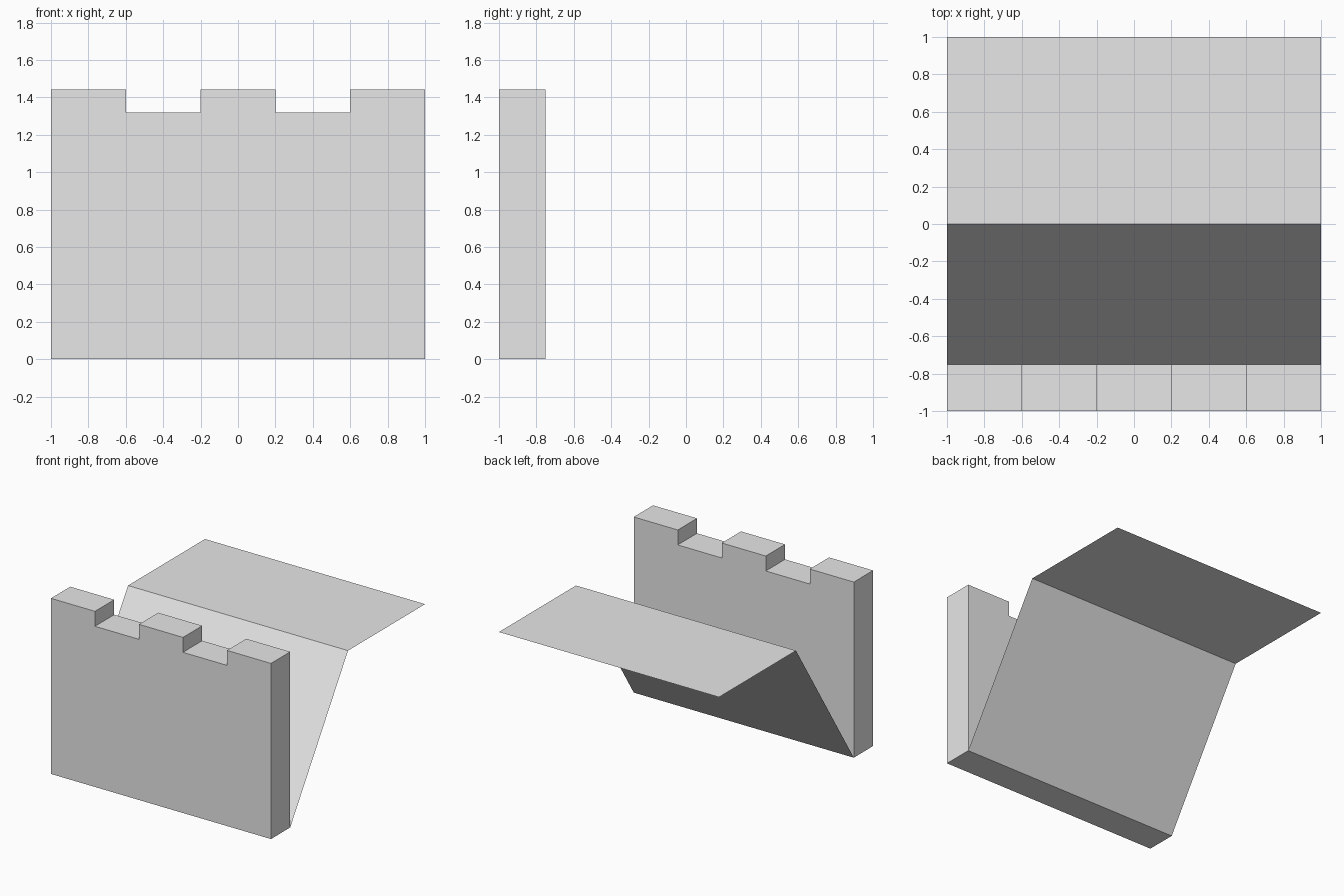
import bpy
import bmesh

cube = bpy.data.objects.get("Cube")
if cube:
    bpy.data.objects.remove(cube, do_unlink=True)

grey = bpy.data.materials.new("light grey")
grey.use_nodes = True
colour = (0.8, 0.8, 0.8, 1)
grey.diffuse_color = colour
grey.node_tree.nodes["Principled BSDF"].inputs["Base Color"].default_value = colour

HALF = 1.0
FRONT, WALL_BACK = -1.0, -0.75
MERLON_TOP, NOTCH_TOP = 1.443, 1.32
WALKWAY_TOP = 1.166


def finish(name, bm):
    mesh = bpy.data.meshes.new(name)
    bm.to_mesh(mesh)
    bm.free()
    mesh.materials.append(grey)
    obj = bpy.data.objects.new(name, mesh)
    bpy.context.collection.objects.link(obj)
    return obj


def sweep(bm, verts_or_edges, offset):
    result = bmesh.ops.extrude_face_region(bm, geom=verts_or_edges)
    moved = [g for g in result["geom"] if isinstance(g, bmesh.types.BMVert)]
    bmesh.ops.translate(bm, verts=moved, vec=offset)


# Battlement wall: crenellated outline swept through its thickness
outline = [(HALF, 0), (-HALF, 0)]
for i in range(5):
    top = NOTCH_TOP if i % 2 else MERLON_TOP
    left = -HALF + i * 0.4
    outline += [(left, top), (left + 0.4, top)]
bm = bmesh.new()
face = bm.faces.new([bm.verts.new((x, FRONT, z)) for x, z in outline])
sweep(bm, [face], (0, WALL_BACK - FRONT, 0))
bmesh.ops.recalc_face_normals(bm, faces=bm.faces)
finish("battlement_wall", bm)


# Thin sheets behind the wall: sloping support and flat walkway
def sheet(name, start, end):
    bm = bmesh.new()
    corners = [(-HALF, *start), (HALF, *start), (HALF, *end), (-HALF, *end)]
    bm.faces.new([bm.verts.new(c) for c in corners])
    return finish(name, bm)


sheet("sloping_support", (WALL_BACK, 0), (0, WALKWAY_TOP))
sheet("walkway", (0, WALKWAY_TOP), (1, WALKWAY_TOP))
